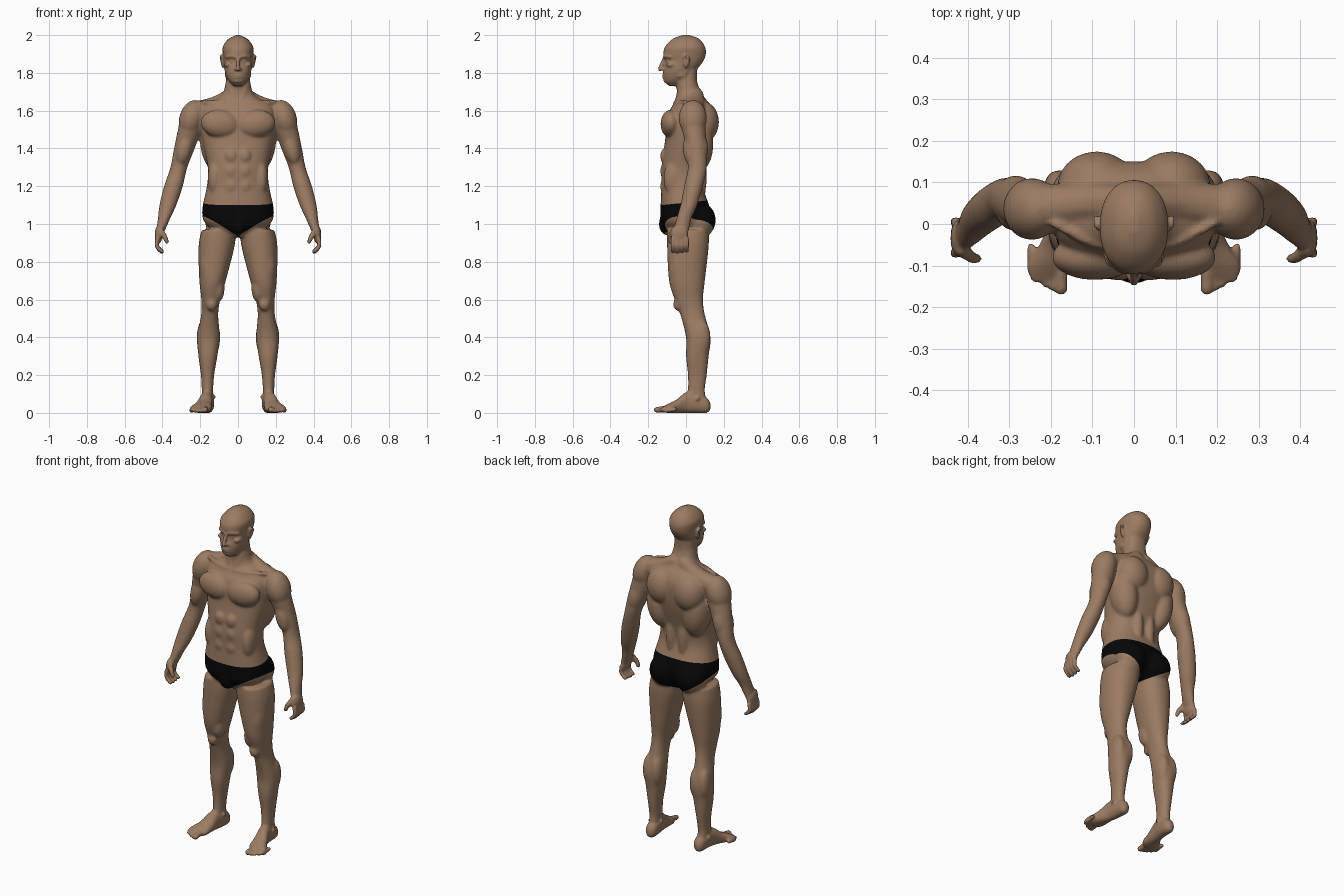
import bpy
import bmesh
import math
from mathutils import Vector, Matrix

default_cube = bpy.data.objects.get("Cube")
if default_cube:
    bpy.data.objects.remove(default_cube)

bm = bmesh.new()


def spline(rows, steps):
    """Smoothly interpolate rows of numbers."""
    rows = [Vector(row) for row in rows]
    result = []
    for i in range(len(rows) - 1):
        start, end = rows[i], rows[i + 1]
        before, after = rows[max(i - 1, 0)], rows[min(i + 2, len(rows) - 1)]
        leave, arrive = (end - before) / 2, (after - start) / 2
        for k in range(steps):
            t = k / steps
            ease = t * t * (3 - 2 * t)
            result.append(start.lerp(end, ease) + leave * t * (1 - t) ** 2
                          - arrive * t * t * (1 - t))
    return result + [rows[-1]]


def superellipse(angle_part, power):
    return math.copysign(abs(angle_part) ** (2 / power), angle_part)


def loft(rows, side=1, middle=lambda height: 0, power=2.2, lying=False, sides=40):
    """Skin closed rings; each row holds height, near edge, far edge, half width."""
    rings = []
    for height, near, far, width in spline(rows, 5):
        ring = []
        for k in range(sides):
            angle = math.tau * k / sides
            x = side * (middle(height) + width * superellipse(math.cos(angle), power))
            depth = (near + far) / 2 + (far - near) / 2 * superellipse(math.sin(angle), power)
            position = (x, height, depth) if lying else (x, depth, height)
            ring.append(bm.verts.new(position))
        rings.append(ring)
    for lower, upper in zip(rings, rings[1:]):
        for k in range(sides):
            following = (k + 1) % sides
            bm.faces.new((lower[k], lower[following], upper[following], upper[k]))
    bm.faces.new(rings[0])
    bm.faces.new(rings[-1])


def blob(side, centre, radii, tilt=0, detail=3):
    """Ellipsoid, mirrored by side and tilted in the front plane."""
    x, y, z = centre
    matrix = (Matrix.Translation((x * side, y, z))
              @ Matrix.Rotation(math.radians(tilt) * side, 4, 'Y')
              @ Matrix.Diagonal((*radii, 1)))
    bmesh.ops.create_icosphere(bm, subdivisions=detail, radius=1, matrix=matrix)


def chain(side, points, first_radius, last_radius):
    """Rounded tapering tube along a smooth path."""
    path = spline(points, 7)
    for i, point in enumerate(path):
        radius = first_radius + (last_radius - first_radius) * i / (len(path) - 1)
        blob(side, point, (radius, radius, radius), detail=2)


def leg_axis(height):
    """Leg centre runs outward to the ankle with a slight bow."""
    down = (.95 - height) / .85
    return .105 + .057 * down + .016 * math.sin(math.pi * down)


def arm_axis(height):
    return .69 - .29 * height


def foot_axis(along):
    return .16 + (along - .1) ** 2


TORSO = [(.93, -.07, .07, .08), (1, -.13, .12, .17), (1.07, -.135, .13, .19),
         (1.2, -.13, .09, .165), (1.3, -.13, .1, .16), (1.45, -.11, .14, .19),
         (1.57, -.1, .15, .2), (1.63, -.07, .13, .18), (1.68, -.05, .09, .09),
         (1.75, -.05, .06, .065), (1.82, -.05, .06, .06)]
HEAD = [(1.73, -.09, -.04, .02), (1.76, -.115, 0, .05), (1.81, -.12, .05, .07),
        (1.86, -.11, .09, .075), (1.9, -.12, .105, .08), (1.94, -.11, .1, .08),
        (1.98, -.07, .07, .05), (2, -.02, .02, .01)]
LEG = [(.97, -.1, .12, .09), (.88, -.1, .12, .095), (.7, -.09, .1, .07),
       (.6, -.06, .09, .05), (.52, -.03, .1, .045), (.4, 0, .13, .06),
       (.3, 0, .12, .05), (.2, .01, .11, .035), (.12, .01, .1, .03), (.05, 0, .11, .03)]
FOOT = [(.13, .02, .05, .01), (.11, 0, .08, .03), (.05, 0, .11, .035), (0, 0, .11, .035),
        (-.05, 0, .07, .045), (-.1, 0, .045, .055), (-.14, .01, .02, .03)]
ARM = [(1.62, -.02, .09, .05), (1.55, -.03, .1, .065), (1.4, 0, .11, .055),
       (1.3, .01, .11, .045), (1.2, -.01, .09, .05), (1.1, -.03, .06, .045),
       (1.03, -.05, .03, .033), (.95, -.07, .01, .02)]

# Trunk, head, nose, lips, chin and groin on the centre line
loft(TORSO, power=2.4)
loft(HEAD)
chain(1, [(0, -.114, 1.88), (0, -.127, 1.85), (0, -.138, 1.82)], .009, .012)
for lip_height in (1.79, 1.777):
    blob(1, (0, -.117, lip_height), (.022, .009, .006))
blob(1, (0, -.1, 1.76), (.03, .02, .016))
blob(1, (0, -.1, 1), (.05, .044, .06))

for side in (1, -1):
    loft(LEG, side, leg_axis)
    loft(FOOT, side, foot_axis, lying=True)
    loft(ARM, side, arm_axis, power=2)

    # Chest, stomach and flank muscles
    blob(side, (.094, -.08, 1.53), (.105, .055, .075), -8)
    for abdomen_height in (1.2, 1.28, 1.36):
        blob(side, (.036, -.115, abdomen_height), (.034, .022, .038))
    blob(side, (.125, -.06, 1.24), (.036, .06, .1))

    # Back and seat muscles
    blob(side, (.125, .06, 1.42), (.075, .085, .15), 8)
    blob(side, (.09, .09, 1.54), (.095, .085, .11))
    blob(side, (.04, .07, 1.25), (.034, .04, .15))
    blob(side, (.086, .073, 1.02), (.09, .085, .095))

    # Shoulder slope, collar bone and neck muscle
    chain(side, [(.03, .05, 1.68), (.11, .05, 1.63), (.21, .04, 1.595)], .045, .058)
    chain(side, [(.02, -.058, 1.64), (.1, -.045, 1.645), (.19, 0, 1.645)], .012, .012)
    chain(side, [(.055, 0, 1.81), (.04, -.03, 1.72), (.014, -.05, 1.65)], .016, .011)

    # Shoulder cap, upper arm and forearm muscles
    blob(side, (.245, .036, 1.56), (.066, .075, .1), -18)
    for arm_depth in (.025, .075):
        blob(side, (arm_axis(1.4), arm_depth, 1.4), (.042, .042, .09), -14)
    blob(side, (arm_axis(1.19), .035, 1.19), (.044, .045, .09), -18)

    # Thigh, knee, calf and ankle
    blob(side, (.15, -.025, .76), (.054, .066, .15), 4)
    blob(side, (.106, -.025, .66), (.035, .048, .075))
    blob(side, (.14, -.042, .575), (.03, .026, .036))
    for calf in (-.027, .027):
        blob(side, (leg_axis(.4) + calf, .08, .4), (.035, .05, .095))
    chain(side, [(.131, .05, .085), (.194, .06, .075)], .013, .013)

    # Toes fan outward and shorten
    for i in range(5):
        x, y = .175 + .018 * i, -.155 + .003 * i * i
        radius = .011 if i else .016
        chain(side, [(x, y + .05, radius + .008), (x, y, radius)], radius, radius)

    # Palm, fingers and thumb
    blob(side, (.42, -.034, .945), (.021, .046, .048))
    for i in range(4):
        y = -.07 + .025 * i
        lift = .003 * abs(i - 1)
        chain(side, [(.427, y, .92), (.43, y, .888), (.418, y, .864 + lift),
                     (.402, y, .851 + lift)], .0125, .0105)
    chain(side, [(.414, -.06, .97), (.39, -.08, .935), (.376, -.083, .905)], .018, .011)

    # Brow, eye, nostril, cheekbone and jaw
    chain(side, [(.012, -.112, 1.884), (.035, -.108, 1.888), (.06, -.084, 1.884)], .01, .009)
    blob(side, (.032, -.09, 1.864), (.016, .017, .011))
    blob(side, (.012, -.122, 1.819), (.009, .011, .008))
    blob(side, (.053, -.075, 1.843), (.02, .03, .015))
    blob(side, (.05, -.025, 1.79), (.02, .035, .022))

    # Ear with rim
    blob(side, (.08, 0, 1.86), (.008, .018, .03))
    chain(side, [(.08, -.012, 1.868), (.09, -.006, 1.89), (.092, .016, 1.88),
                 (.082, 0, 1.832)], .0065, .0065)

bmesh.ops.recalc_face_normals(bm, faces=bm.faces)
mesh = bpy.data.meshes.new("body")
bm.to_mesh(mesh)
bm.free()
body = bpy.data.objects.new("body", mesh)
bpy.context.collection.objects.link(body)
bpy.context.view_layer.objects.active = body
body.select_set(True)

# Fuse the parts into one skin
fuse = body.modifiers.new("fuse", 'REMESH')
fuse.mode = 'VOXEL'
fuse.voxel_size = .006
bpy.ops.object.modifier_apply(modifier=fuse.name)

# Soften trunk and limbs more than face, hands and feet
soft = body.vertex_groups.new(name="soft")
soft.add([vertex.index for vertex in body.data.vertices if .1 < vertex.co.z < 1.72
          and not (abs(vertex.co.x) > .3 and vertex.co.z < 1)], 1, 'REPLACE')
for group, times in (("soft", 14), ("", 3)):
    soften = body.modifiers.new("soften", 'SMOOTH')
    soften.factor = .5
    soften.iterations = times
    soften.vertex_group = group
    bpy.ops.object.modifier_apply(modifier=soften.name)


def add_material(name, colour):
    material = bpy.data.materials.new(name)
    material.use_nodes = True
    material.diffuse_color = colour
    shader = material.node_tree.nodes["Principled BSDF"]
    shader.inputs["Base Color"].default_value = colour
    body.data.materials.append(material)


add_material("tan skin", (.33, .2, .125, 1))
add_material("black cloth", (.002, .002, .002, 1))

# Cut the briefs into the skin along the waist and both leg openings
WAIST, CROTCH, RISE, LEAN = 1.113, .925, .6, -.12
bm = bmesh.new()
bm.from_mesh(body.data)
cuts = [(WAIST, (0, -.1, 1)), (CROTCH, (-RISE, -LEAN, 1)), (CROTCH, (RISE, -LEAN, 1))]
for height, normal in cuts:
    bmesh.ops.bisect_plane(bm, geom=bm.verts[:] + bm.edges[:] + bm.faces[:],
                           plane_co=(0, 0, height), plane_no=normal, dist=.0004)
for face in bm.faces:
    face.smooth = True
    x, y, z = face.calc_center_median()
    if abs(x) < .25 and CROTCH + RISE * abs(x) + LEAN * y < z < WAIST + .1 * y:
        face.material_index = 1
bm.to_mesh(body.data)
bm.free()
